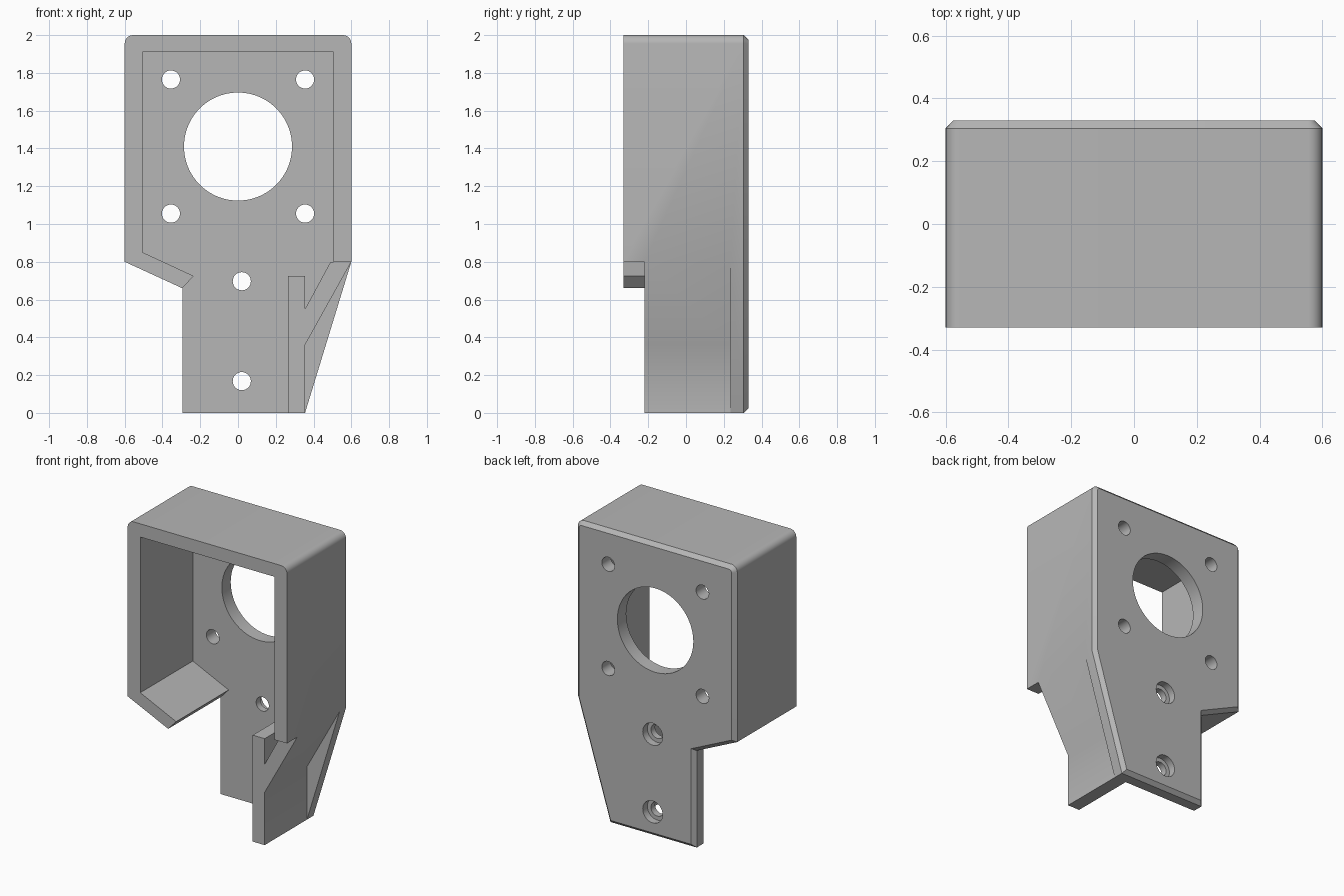
import bpy, bmesh
from math import sin, cos, pi

if "Cube" in bpy.data.objects:
    bpy.data.objects.remove(bpy.data.objects["Cube"], do_unlink=True)

FRONT, BACK, PLATE, RIB_FRONT = -0.33, 0.33, 0.235, -0.22

grey = bpy.data.materials.new("light_grey")
grey.use_nodes = True
grey.diffuse_color = (0.47, 0.47, 0.47, 1)
grey.node_tree.nodes["Principled BSDF"].inputs["Base Color"].default_value = grey.diffuse_color


def arc(cx, cz, r, start, end, n):
    """Points on an arc in the x-z plane, angles in radians."""
    return [(cx + r * cos(start + (end - start) * i / n),
             cz + r * sin(start + (end - start) * i / n)) for i in range(n + 1)]


def prism(name, outline, y0, y1, chamfer=0):
    """Extrude an x-z outline along y, optionally chamfering the back rim."""
    bm = bmesh.new()
    front = [bm.verts.new((x, y0, z)) for x, z in outline]
    back = [bm.verts.new((x, y1, z)) for x, z in outline]
    bm.faces.new(front)
    rim = bm.faces.new(back[::-1])
    for i in range(len(outline)):
        j = (i + 1) % len(outline)
        bm.faces.new((front[i], back[i], back[j], front[j]))
    bmesh.ops.recalc_face_normals(bm, faces=bm.faces)
    if chamfer:
        bmesh.ops.bevel(bm, geom=list(rim.edges), offset=chamfer,
                        segments=1, affect='EDGES', profile=0.5)
    mesh = bpy.data.meshes.new(name)
    bm.to_mesh(mesh)
    bm.free()
    mesh.materials.append(grey)
    ob = bpy.data.objects.new(name, mesh)
    bpy.context.collection.objects.link(ob)
    return ob


def cut(target, name, outline, y0, y1):
    """Subtract an extruded outline from the target."""
    cutter = prism(name, outline, y0, y1)
    cutter.hide_render = True
    mod = target.modifiers.new(name, 'BOOLEAN')
    mod.operation = 'DIFFERENCE'
    mod.solver = 'EXACT'
    mod.object = cutter
    bpy.context.view_layer.objects.active = target
    bpy.ops.object.modifier_apply(modifier=mod.name)
    bpy.data.objects.remove(cutter, do_unlink=True)


def drill(target, name, x, z, r, y0=0.1, y1=0.5, n=32):
    cut(target, name, arc(x, z, r, 0, 2 * pi, n)[:-1], y0, y1)


# Solid body with rounded top corners and a chamfered back rim
R = 0.045
body = [(-0.6, 0.8), (-0.295, 0.66), (-0.295, 0), (0.355, 0), (0.6, 0.8)]
body += arc(0.6 - R, 2 - R, R, 0, pi / 2, 8)
body += arc(-0.6 + R, 2 - R, R, pi / 2, pi, 8)
bracket = prism("motor_bracket", body, FRONT, BACK, 0.025)

# Front pocket, leaving the hood walls, lower lip, rib and strut
pocket = [(-0.505, 1.91), (-0.505, 0.85), (-0.235, 0.725), (-0.295, 0.66),
          (-0.36, 0.59), (-0.36, -0.1), (0.265, -0.1), (0.265, 0.725),
          (0.355, 0.725), (0.355, 0.55), (0.49, 0.8), (0.505, 0.8), (0.505, 1.91)]
cut(bracket, "pocket", pocket, -0.5, PLATE)

# Space outside the strut and rib
cut(bracket, "strut_side", [(0.355, -0.1), (0.7, -0.1), (0.7, 0.8), (0.6, 0.8), (0.355, 0.36)],
    -0.5, PLATE)

# Rib and strut are set back from the hood front
cut(bracket, "rib_setback", [(0.2, -0.1), (0.8, -0.1), (0.8, 0.8), (0.2, 0.8)], -0.5, RIB_FRONT)

# Central opening and four mounting holes
drill(bracket, "shaft_opening", 0, 1.41, 0.286, n=96)
for x in (-0.355, 0.355):
    for z in (1.055, 1.765):
        drill(bracket, "mount_hole", x, z, 0.048)

# Counterbored screw holes in the tab
for z in (0.168, 0.697):
    drill(bracket, "screw_hole", 0.02, z, 0.048)
    drill(bracket, "counterbore", 0.02, z, 0.075, y0=0.28)

# Smooth the round surfaces, keep the edges sharp
bpy.ops.object.select_all(action='DESELECT')
bracket.select_set(True)
bpy.context.view_layer.objects.active = bracket
bpy.ops.object.shade_smooth_by_angle(angle=pi / 6)
